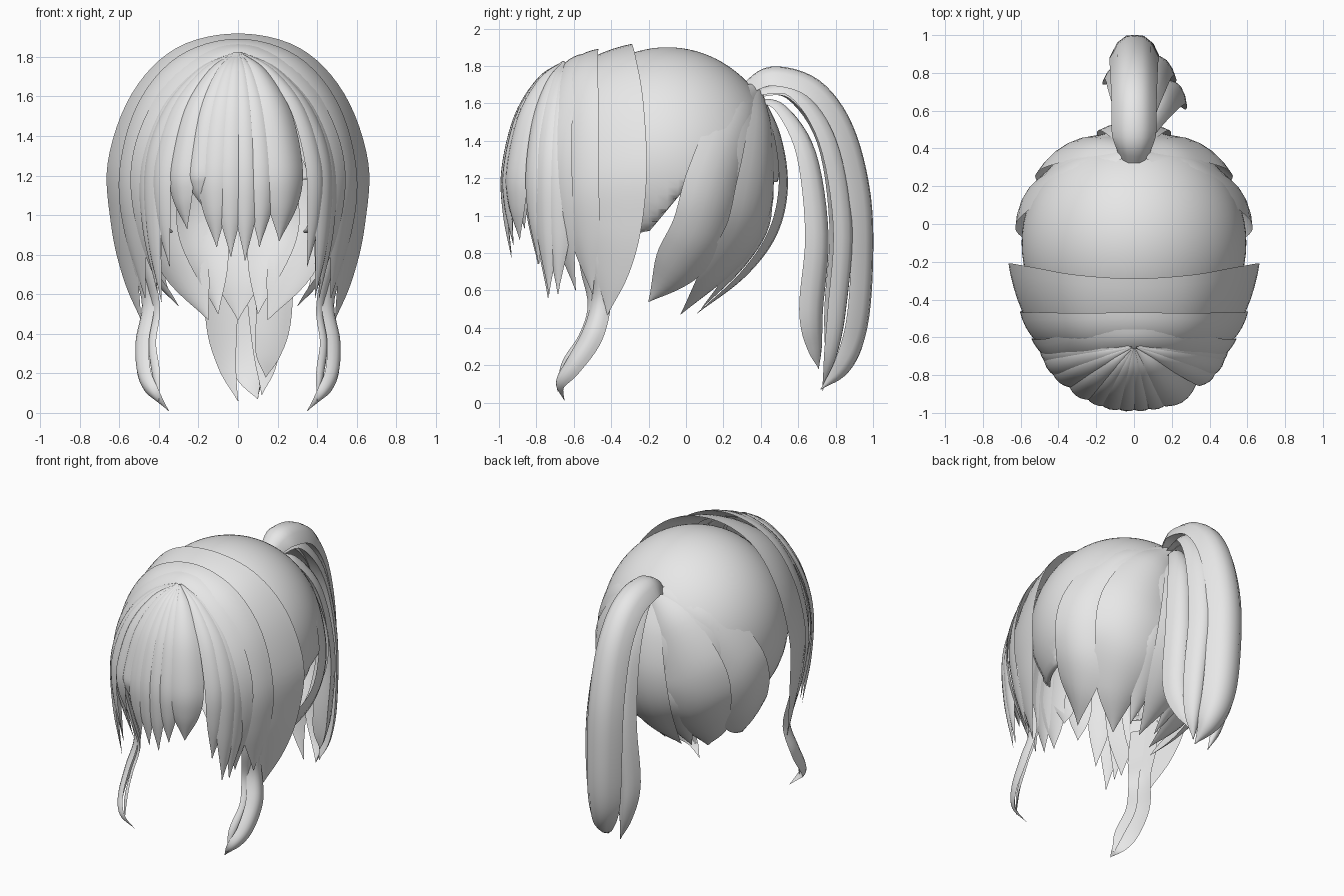
import bpy, bmesh, math
from mathutils import Vector

if "Cube" in bpy.data.objects:
    bpy.data.objects.remove(bpy.data.objects["Cube"])

mat = bpy.data.materials.new("light_grey_hair")
mat.diffuse_color = (0.8, 0.8, 0.8, 1)
mat.use_nodes = True
mat.node_tree.nodes["Principled BSDF"].inputs["Base Color"].default_value = mat.diffuse_color
HEAD = (0, -0.25, 1.2)
TAIL = (0, 0.35, 0.8)


def finish(name, bm):
    bmesh.ops.recalc_face_normals(bm, faces=bm.faces)
    me = bpy.data.meshes.new(name)
    bm.to_mesh(me)
    bm.free()
    me.materials.append(mat)
    ob = bpy.data.objects.new(name, me)
    bpy.context.collection.objects.link(ob)
    return ob


def spline(pts, n=6):
    """Catmull-Rom through 4D points (x, y, z, width)."""
    p = [Vector(q) for q in pts]
    p = [2 * p[0] - p[1]] + p + [2 * p[-1] - p[-2]]
    out = []
    for i in range(1, len(p) - 2):
        a, b, c, d = p[i - 1:i + 3]
        for k in range(n):
            t = k / n
            out.append(0.5 * (2 * b + (c - a) * t + (2 * a - 5 * b + 4 * c - d) * t * t
                              + (3 * b - a - 3 * c + d) * t ** 3))
    return out + [p[-2]]


def lock(name, pts, centre=HEAD, bulge=0.2, thick=0.12, tilt=0.0, power=2):
    """Tapered lock of hair with a crescent section facing away from the centre."""
    path = spline(pts)
    pos = [q.to_3d() for q in path]
    bm = bmesh.new()
    rings = []
    for i, q in enumerate(path):
        p = pos[i]
        t = (pos[min(i + 1, len(pos) - 1)] - pos[max(i - 1, 0)]).normalized()
        out = p - Vector((centre[0], centre[1], min(centre[2], p.z)))
        side = t.cross(out).normalized()
        out = side.cross(t)
        side, out = (side * math.cos(tilt) - out * math.sin(tilt),
                     out * math.cos(tilt) + side * math.sin(tilt))
        w = max(q[3], 0.004)
        S = [-1, -0.7, -0.35, 0, 0.35, 0.7, 1]
        sec = [(s, bulge * (1 - abs(s) ** power)) for s in S]
        sec += [(s, (bulge - thick) * (1 - abs(s) ** power)) for s in S[-2:0:-1]]
        rings.append([bm.verts.new(p + side * s * w / 2 + out * (h - bulge * 0.5) * w)
                      for s, h in sec])
    m = len(rings[0])
    for a, b in zip(rings, rings[1:]):
        for j in range(m):
            bm.faces.new((a[j], a[(j + 1) % m], b[(j + 1) % m], b[j]))
    bm.faces.new(rings[0])
    bm.faces.new(rings[-1])
    return finish(name, bm)


def mirrored(pts):
    return [(-x, y, z, w) for x, y, z, w in pts]


def pair(name, pts, **kw):
    lock(name + "_right", pts, **kw)
    lock(name + "_left", mirrored(pts), **kw)


def arch(name, pts, **kw):
    """One band from the left tip, over the crown, to the right tip."""
    lock(name, mirrored(pts)[:0:-1] + pts, **kw)


# Scalp shell, open at the face and neck, with the hem rising behind the ears
bm = bmesh.new()
bmesh.ops.create_uvsphere(bm, u_segments=64, v_segments=48, radius=1)
below = set()
for v in bm.verts:
    v.co = Vector((v.co.x * 0.595, v.co.y * 0.6 - 0.1, v.co.z * 0.625 + 1.275))
    hem = 0.91 + min(0.27, max(0, v.co.y + 0.2) * 1.2)
    if v.co.z < hem:
        v.co.z = hem
        below.add(v)
cut = [f for f in bm.faces if all(v in below for v in f.verts) or f.calc_center_median().y < -0.45]
bmesh.ops.delete(bm, geom=cut, context='FACES')
cap = finish("scalp", bm)
sol = cap.modifiers.new("thickness", 'SOLIDIFY')
sol.thickness = 0.01

# Broad bands sweeping over the crown and down both sides
arch("crown_band", [(0, -.44, 1.865, .32), (.29, -.43, 1.795, .34), (.49, -.41, 1.58, .38),
                    (.60, -.4, 1.25, .40), (.595, -.39, .95, .32), (.55, -.4, .7, .2),
                    (.49, -.42, .47, 0)], bulge=.05, thick=.04, tilt=.11)
arch("temple_band", [(0, -.56, 1.85, .2), (.27, -.57, 1.765, .22), (.45, -.58, 1.53, .26),
                     (.535, -.58, 1.2, .26), (.525, -.55, .9, .2), (.47, -.5, .58, 0)],
     bulge=.1, thick=.08, tilt=.08)
arch("cheek_band", [(0, -.62, 1.83, .14), (.24, -.65, 1.72, .19), (.40, -.69, 1.47, .22),
                    (.47, -.69, 1.2, .22), (.45, -.66, .9, .16), (.39, -.59, .6, 0)],
     bulge=.1, thick=.08, tilt=.08)

# Long wavy locks in front of the ears
pair("side_lock", [(.56, -.5, 1.0, .12), (.51, -.47, .75, .14), (.465, -.46, .55, .12),
                   (.495, -.51, .36, .13), (.485, -.61, .2, .11), (.43, -.68, .1, .07),
                   (.35, -.65, .01, 0)], bulge=.3, thick=.25)
pair("inner_side_lock", [(.51, -.56, .95, .1), (.46, -.53, .72, .1), (.42, -.5, .52, .07),
                         (.44, -.55, .35, .07), (.42, -.65, .2, .06), (.40, -.69, .06, 0)],
     bulge=.25, thick=.25)

# Fringe fanning from the parting: angle, tip height, width
FRINGE = [(-80, .62, .16), (-68, .56, .16), (-56, .74, .14), (-38, .93, .14), (-25, 1.04, .13),
          (-15, .84, .15), (-5, .79, .13), (5, .77, .12), (15, .84, .13),
          (30, .87, .2), (57, .74, .13), (69, .58, .16), (80, .58, .16)]
for i, (a, tip, w) in enumerate(FRINGE):
    c = math.cos(math.radians(a))
    sx, cy = .485 * math.sin(math.radians(a)), .33 * c ** 1.2
    prof = [(.03, 1.825, .02), (.42, 1.73, .6), (.78, 1.53, 1), (.98, 1.25, 1.15),
            (.97, (1.25 + tip) / 2, .9), (.86, tip, 0)]
    lock(f"fringe_{i + 1}", [(sx * r, -.65 - cy * r, z, w * k) for r, z, k in prof],
         centre=(0, -.5, 1.2), bulge=.2, thick=.13)

# Swept panels wrapping the back of the head
pair("back_side_panel", [(.06, .38, 1.67, .1), (.34, .30, 1.52, .32), (.525, .18, 1.2, .39),
                         (.525, .09, .92, .36), (.44, -.04, .72, .28), (.30, -.2, .54, 0)],
     bulge=.16, thick=.04)
pair("back_panel", [(.03, .4, 1.66, .1), (.21, .42, 1.48, .28), (.34, .40, 1.17, .42),
                    (.34, .33, .9, .4), (.27, .16, .67, .28), (.15, -.03, .47, 0)],
     bulge=.14, thick=.04)
lock("back_centre_panel", [(0, .4, 1.65, .1), (0, .49, 1.42, .28), (0, .52, 1.15, .38),
                           (0, .46, .9, .38), (0, .3, .68, .26), (0, .05, .47, 0)],
     bulge=.13, thick=.04)
pair("nape_lock", [(.2, .44, 1.2, .2), (.19, .42, .95, .26), (.15, .3, .74, .2),
                   (.1, .08, .5, 0)], bulge=.15, thick=.05)

# Ponytail locks
lock("ponytail_outer", [(0, .31, 1.67, .14), (0, .46, 1.745, .23), (0, .68, 1.68, .24),
                        (0, .84, 1.46, .25), (0, .93, 1.1, .26), (.01, .94, .7, .26),
                        (.03, .91, .38, .24), (.07, .84, .19, .16), (.1, .72, .07, 0)],
     centre=TAIL, bulge=.45, thick=.38, power=3)
lock("ponytail_right", [(.02, .38, 1.62, .06), (.07, .52, 1.57, .12), (.15, .66, 1.33, .18),
                        (.2, .72, .9, .21), (.2, .69, .5, .21), (.16, .70, .3, .14),
                        (.14, .71, .18, 0)], centre=TAIL, bulge=.35, thick=.28)
lock("ponytail_left", [(0, .36, 1.65, .08), (-.02, .56, 1.65, .14), (-.04, .75, 1.4, .2),
                       (-.06, .82, .95, .2), (-.09, .79, .5, .17), (-.06, .77, .25, .1),
                       (0, .73, .06, 0)], centre=TAIL, bulge=.4, thick=.35)
lock("ponytail_middle", [(.02, .36, 1.66, .08), (.04, .58, 1.66, .14), (.08, .77, 1.4, .2),
                         (.12, .85, .95, .2), (.15, .82, .5, .18), (.15, .78, .25, .12),
                         (.12, .73, .09, 0)], centre=TAIL, bulge=.4, thick=.35)

bpy.ops.object.select_all(action='SELECT')
bpy.context.view_layer.objects.active = cap
bpy.ops.object.shade_smooth_by_angle(angle=math.radians(40))
